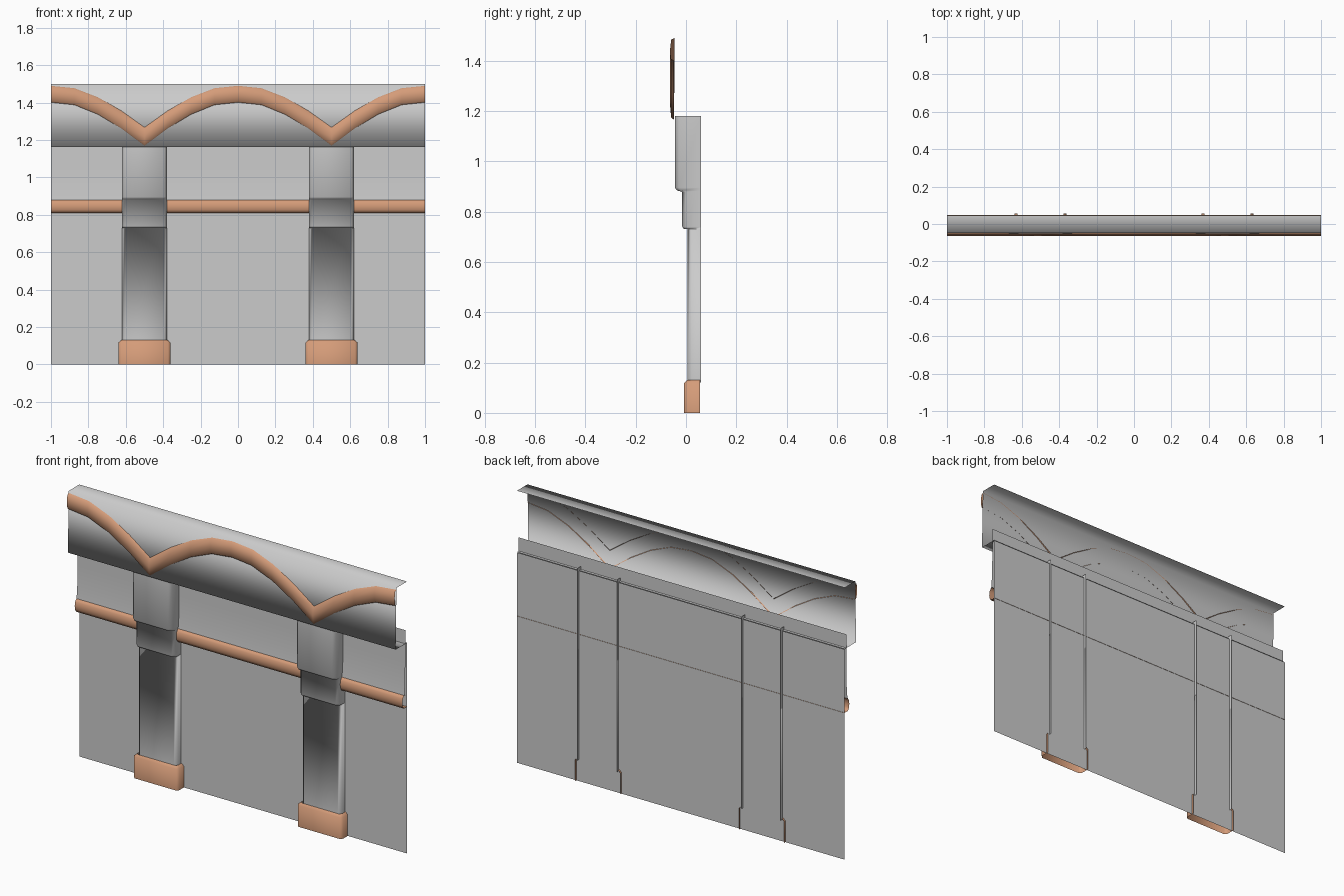
import bpy
import math

if "Cube" in bpy.data.objects:
    bpy.data.objects.remove(bpy.data.objects["Cube"])


def material(name, rgb):
    m = bpy.data.materials.new(name)
    m.diffuse_color = (*rgb, 1)
    m.use_nodes = True
    m.node_tree.nodes["Principled BSDF"].inputs["Base Color"].default_value = m.diffuse_color
    return m


GREY = material("plaster grey", (0.6, 0.6, 0.6))
CLAY = material("clay orange", (0.66, 0.33, 0.19))


def sheet(name, rows, mat):
    """Skin a grid of points: rows run bottom to top, points run left to right."""
    n = len(rows[0])
    verts = [p for r in rows for p in r]
    faces = [(j * n + i, j * n + i + 1, (j + 1) * n + i + 1, (j + 1) * n + i)
             for j in range(len(rows) - 1) for i in range(n - 1)]
    me = bpy.data.meshes.new(name)
    me.from_pydata(verts, [], faces)
    me.materials.append(mat)
    for p in me.polygons:
        p.use_smooth = True
    ob = bpy.data.objects.new(name, me)
    bpy.context.collection.objects.link(ob)
    return ob


def moulding(name, profile, mat):
    """Run a (y, z) profile along the whole width."""
    return sheet(name, [[(-1, y, z), (1, y, z)] for y, z in profile], mat)


def shell(name, cx, rings, back, c, mat):
    """Open-backed post with chamfered front corners; rings are (z, front y, half width)."""
    rows = []
    for z, f, w in rings:
        rows.append([(cx - w, back, z), (cx - w, f + c, z), (cx - w + c, f, z),
                     (cx + w - c, f, z), (cx + w, f + c, z), (cx + w, back, z)])
    return sheet(name, rows, mat)


# flat wall, upper frieze and rail
moulding("wall", [(0.045, 0), (0.045, 1.16)], GREY)
moulding("frieze", [(0.021, 0.88), (0.027, 0.94), (0.03, 1.05), (0.03, 1.237)], GREY)
moulding("rail", [(0.047, 0.81), (0.016, 0.81), (0.007, 0.826), (0.005, 0.845),
                  (0.008, 0.866), (0.018, 0.88), (0.03, 0.88)], CLAY)

# cornice: soffit, face and top in one soft sheet
moulding("cornice", [(0.045, 1.162), (-0.054, 1.162), (-0.047, 1.5), (0.045, 1.5)], GREY)

# pilasters with stepped capitals, and their plinths
for cx in (-0.5, 0.5):
    w = 0.12
    shell("pilaster", cx, [(0.12, 0.006, w), (0.73, 0.006, w), (0.73, -0.008, w),
                           (0.74, -0.015, w), (0.878, -0.015, w), (0.884, -0.036, w),
                           (0.895, -0.044, w), (1.18, -0.044, w)], 0.06, 0.016, GREY)
    shell("plinth", cx, [(0, -0.008, 0.138), (0.118, -0.008, 0.138),
                         (0.13, 0.004, 0.124)], 0.056, 0.012, CLAY)

# scalloped trim: eight straight pieces per arch, cusps at x = +-0.5
drop = [0, 0.013, 0.062, 0.135, 0.226]
section = [(0, -0.048), (0.08, -0.059), (0.5, -0.063), (0.92, -0.059), (1, -0.046)]
rows = []
for t, y in section:
    row = []
    for i in range(17):
        k = abs((i + 4) % 8 - 4)          # steps away from the nearest crown
        low = 1.4 - drop[k] * 1.04
        high = 1.49 - drop[k] * 0.97
        row.append((-1 + i / 8, y, low + (high - low) * t))
    rows.append(row)
sheet("scalloped_trim", rows, CLAY)
